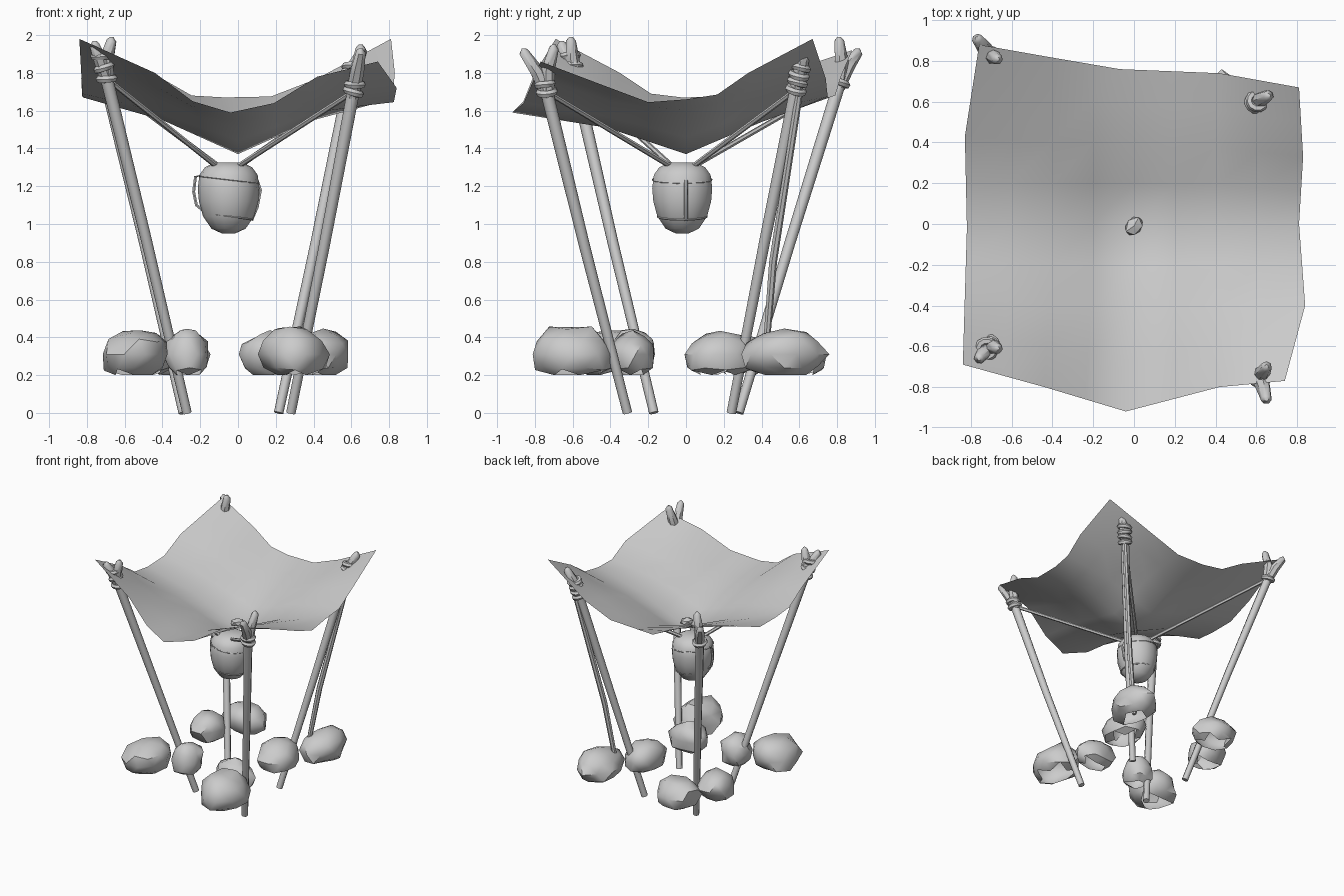
import bpy, bmesh, math, random
from mathutils import Vector

random.seed(11)
if "Cube" in bpy.data.objects:
    bpy.data.objects.remove(bpy.data.objects["Cube"])

grey = bpy.data.materials.new("plain_grey")
grey.use_nodes = True
COLOUR = (0.6, 0.6, 0.6, 1)
grey.diffuse_color = COLOUR
grey.node_tree.nodes["Principled BSDF"].inputs["Base Color"].default_value = COLOUR


def finish(name, bm, angle=50):
    bmesh.ops.recalc_face_normals(bm, faces=bm.faces)
    mesh = bpy.data.meshes.new(name)
    bm.to_mesh(mesh)
    bm.free()
    mesh.materials.append(grey)
    ob = bpy.data.objects.new(name, mesh)
    bpy.context.collection.objects.link(ob)
    bpy.ops.object.select_all(action='DESELECT')
    ob.select_set(True)
    bpy.context.view_layer.objects.active = ob
    bpy.ops.object.shade_smooth_by_angle(angle=math.radians(angle))


def skin(bm, rings, closed=False):
    """Join rings of vertices with quads and cap open ends."""
    n = len(rings[0])
    for a, b in zip(rings, rings[1:] + rings[:1] if closed else rings[1:]):
        for i in range(n):
            bm.faces.new((a[i], a[(i + 1) % n], b[(i + 1) % n], b[i]))
    if not closed:
        bm.faces.new(rings[0][::-1])
        bm.faces.new(rings[-1])


def add_tube(bm, points, radii, sides=8, closed=False):
    pts = [Vector(p) for p in points]
    rings = []
    for i, p in enumerate(pts):
        if closed:
            d = pts[(i + 1) % len(pts)] - pts[i - 1]
        else:
            d = pts[min(i + 1, len(pts) - 1)] - pts[max(i - 1, 0)]
        d.normalize()
        ref = Vector((0, 0, 1)) if abs(d.z) < 0.8 else Vector((1, 0, 0))
        u = d.cross(ref).normalized()
        v = d.cross(u)
        r = radii[i] if isinstance(radii, list) else radii
        ring = []
        for k in range(sides):
            t = math.tau * k / sides
            ring.append(bm.verts.new(p + r * (u * math.cos(t) + v * math.sin(t))))
        rings.append(ring)
    skin(bm, rings, closed)


def add_loop(bm, centre, axis, radius, thick, count=12, sides=6):
    """Rope ring around an axis."""
    c, axis = Vector(centre), Vector(axis).normalized()
    u = axis.orthogonal().normalized()
    v = axis.cross(u)
    ts = [math.tau * k / count for k in range(count)]
    add_tube(bm, [c + radius * (u * math.cos(t) + v * math.sin(t)) for t in ts],
             thick, sides, closed=True)


# Sagging cloth: rows run front to back, points run from -x to +x
cloth_rows = [
    [(-.84, -.69, 1.98), (-.44, -.8, 1.8), (-.04, -.92, 1.59), (.42, -.8, 1.78), (.74, -.77, 1.86)],
    [(-.83, -.35, 1.8), (-.42, -.4, 1.65), (0, -.42, 1.51), (.4, -.4, 1.65), (.84, -.4, 1.72)],
    [(-.82, -.02, 1.67), (-.4, 0, 1.55), (0, 0, 1.37), (.4, 0, 1.55), (.81, 0, 1.66)],
    [(-.83, .43, 1.77), (-.4, .4, 1.65), (0, .4, 1.54), (.4, .38, 1.67), (.83, .33, 1.8)],
    [(-.76, .88, 1.92), (-.42, .82, 1.78), (-.07, .76, 1.67), (.42, .74, 1.77), (.81, .67, 1.98)],
]


def halve(line):
    """Insert midpoints between neighbouring points."""
    out = [line[0]]
    for a, b in zip(line, line[1:]):
        out += [(a + b) / 2, b]
    return out


rows = [halve([Vector(p) for p in row]) for row in cloth_rows]
columns = [halve(list(c)) for c in zip(*rows)]
for i, column in enumerate(columns):
    for j, p in enumerate(column):
        # the hem dips flat on both sides of each edge's middle
        column[j] = p.copy()
        if i in (3, 5):
            column[j].z -= .045 * (abs(j - 4) / 4) ** 2
        if j in (3, 5):
            column[j].z -= .045 * (abs(i - 4) / 4) ** 2
bm = bmesh.new()
grid = [[bm.verts.new(p) for p in column] for column in columns]
for c0, c1 in zip(grid, grid[1:]):
    for j in range(len(c0) - 1):
        bm.faces.new((c0[j], c1[j], c1[j + 1], c0[j + 1]))
finish("cloth", bm, 80)

# Poles: name, foot, knot point, prong tips, heights of the rope turns
poles = [
    ("front_left_pole", (.28, -.31, 0), (.62, -.75, 1.75),
     [(.65, -.86, 1.91), (.65, -.7, 1.93)], (1.7, 1.74)),
    ("back_left_pole", (.215, .24, 0), (.6, .6, 1.8),
     [(.66, .63, 1.92)], (1.71, 1.75, 1.79, 1.83)),
    ("front_right_pole", (-.27, -.17, 0), (-.71, -.6, 1.83),
     [(-.76, -.66, 1.95), (-.67, -.61, 1.97)], (1.77, 1.83, 1.89)),
    ("back_right_pole", (-.29, .28, 0), (-.71, .83, 1.8),
     [(-.67, .81, 1.97), (-.77, .91, 1.91)], (1.75,)),
]
POT = Vector((-.05, -.02, 0))
for name, foot, knot, tips, turns in poles:
    foot, knot = Vector(foot), Vector(knot)
    bm = bmesh.new()
    middle = foot.lerp(knot, .5) + Vector((.005, -.005, 0))
    add_tube(bm, [foot, middle, knot], [.025, .029, .034])
    for tip in tips:
        tip = Vector(tip)
        start = knot - (knot - foot).normalized() * .08
        add_tube(bm, [start, knot.lerp(tip, .35), tip, tip + Vector((0, 0, .02))],
                 [.036, .038, .027, .01], 7)
    finish(name, bm)

    # Rope turns around the pole head
    bm = bmesh.new()
    for i, z in enumerate(turns):
        p = foot.lerp(knot, z / knot.z)
        tilt = Vector((.15 * (-1) ** i, .12, 0))
        add_loop(bm, p, (knot - foot).normalized() + tilt, .04, .02)
    finish(name.replace("pole", "knot"), bm)

    # Rope from the pole head down to the pot
    bm = bmesh.new()
    head = foot.lerp(knot, turns[0] / knot.z)
    out = Vector((head.x, head.y, 0)).normalized()
    rim = POT + out * .09 + Vector((0, 0, 1.31))
    add_tube(bm, [head, rim, rim - out * .04], .014, 6)
    finish(name.replace("pole", "hanging_rope"), bm)

# Thin brace stick beside the back left pole
bm = bmesh.new()
add_tube(bm, [(.35, .42, .3), (.43, .46, .8), (.6, .6, 1.7)], [.018, .022, .02], 7)
finish("brace_stick", bm)

# Hanging egg-shaped pot
profile = [(.035, .95), (.09, .975), (.135, 1.04), (.157, 1.12), (.163, 1.19),
           (.154, 1.26), (.125, 1.3), (.075, 1.325)]
bm = bmesh.new()
rings = []
for r, z in profile:
    rings.append([bm.verts.new((POT.x + r * math.cos(math.tau * k / 14),
                                POT.y + r * math.sin(math.tau * k / 14), z)) for k in range(14)])
skin(bm, rings)
finish("pot", bm, 60)

# Pot bindings: two rings, a bar and a loose handle
bm = bmesh.new()
add_loop(bm, POT + Vector((0, 0, 1.235)), (.12, 0, 1), .157, .004, 20, 5)
add_loop(bm, POT + Vector((0, 0, 1.04)), (.14, 0, 1), .131, .005, 20, 5)
add_tube(bm, [(.1, 0, 1.23), (.117, 0, 1.18), (.1, 0, 1.09), (.07, 0, 1.02)], .011, 6)
add_tube(bm, [(-.19, -.02, 1.26), (-.225, -.02, 1.25), (-.235, -.02, 1.17),
              (-.22, -.02, 1.1), (-.17, -.02, 1.06)], .009, 6)
finish("pot_binding", bm)


# Rough peaked stones, broad at the foot, with open undersides
def stone(name, x, y, half_x, half_y, top, lean):
    bm = bmesh.new()
    bmesh.ops.create_icosphere(bm, subdivisions=2, radius=1)
    turn = random.uniform(0, math.tau)
    for v in bm.verts:
        p = v.co * random.uniform(.88, 1.1)
        px = p.x * math.cos(turn) - p.y * math.sin(turn)
        py = p.x * math.sin(turn) + p.y * math.cos(turn)
        up = max(0, p.z)
        z = .31 + up * (top - .31) if p.z > 0 else .31 + max(-1, p.z * 1.35) * .11
        v.co = (x + px * half_x + lean * up, y + py * half_y, z)
    low = [f for f in bm.faces if f.calc_center_median().z < .212]
    bmesh.ops.delete(bm, geom=low, context='FACES')
    finish(name, bm, 40)


stones = [(-.55, -.42, .18, .21, .45, .04), (-.27, -.28, .125, .125, .45, 0),
          (-.49, .3, .14, .16, .42, 0), (-.33, .58, .18, .16, .42, 0),
          (.3, -.6, .18, .22, .47, -.03), (.17, -.28, .17, .125, .43, 0),
          (.25, .18, .15, .19, .43, 0), (.43, .52, .155, .22, .44, .02)]
for i, s in enumerate(stones):
    stone(f"stone_{i + 1}", *s)

# Small pebble weighing down the cloth
bm = bmesh.new()
bmesh.ops.create_icosphere(bm, subdivisions=1, radius=.047)
for v in bm.verts:
    v.co = (v.co.x + v.co.y * .25, v.co.y * 1.1 - .01, v.co.z * .7 + 1.42)
finish("pebble", bm, 30)
